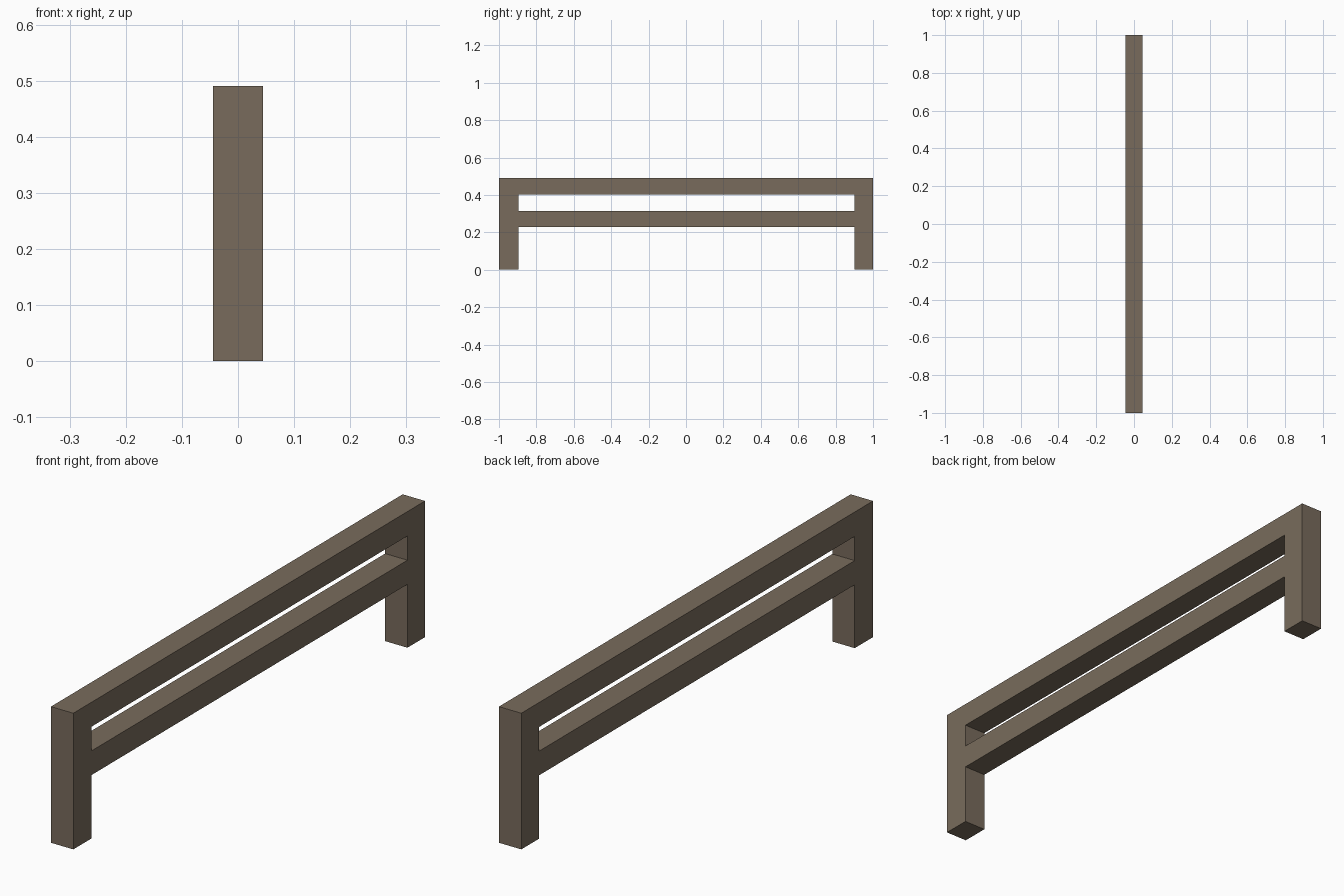
import bpy, bmesh

if "Cube" in bpy.data.objects:
    bpy.data.objects.remove(bpy.data.objects["Cube"])

# Section lines of the rail frame, read along its length (y) and height (z)
HALF_X = 0.0445
Y = [-1.0, -0.896, 0.9, 1.0]
Z = [0.0, 0.228, 0.315, 0.402, 0.49]

wood = bpy.data.materials.new("weathered_wood")
wood.diffuse_color = (0.19, 0.148, 0.107, 1.0)
wood.use_nodes = True
wood.node_tree.nodes["Principled BSDF"].inputs["Base Color"].default_value = wood.diffuse_color


def is_solid(i, j):
    """End columns are posts; between them only the two rails are solid."""
    return i in (0, 2) or j in (1, 3)


# Side profile of posts and rails, as one flush frame
bm = bmesh.new()
grid = [[bm.verts.new((-HALF_X, y, z)) for z in Z] for y in Y]
for i in range(len(Y) - 1):
    for j in range(len(Z) - 1):
        if is_solid(i, j):
            bm.faces.new((grid[i][j], grid[i][j + 1],
                          grid[i + 1][j + 1], grid[i + 1][j]))

# Give the profile its thickness, keeping the back side closed
result = bmesh.ops.extrude_face_region(bm, geom=bm.faces[:], use_keep_orig=True)
moved = [v for v in result["geom"] if isinstance(v, bmesh.types.BMVert)]
bmesh.ops.translate(bm, verts=moved, vec=(2 * HALF_X, 0, 0))
bmesh.ops.recalc_face_normals(bm, faces=bm.faces[:])

mesh = bpy.data.meshes.new("fence_frame")
bm.to_mesh(mesh)
bm.free()
mesh.materials.append(wood)
frame = bpy.data.objects.new("fence_frame", mesh)
bpy.context.collection.objects.link(frame)
